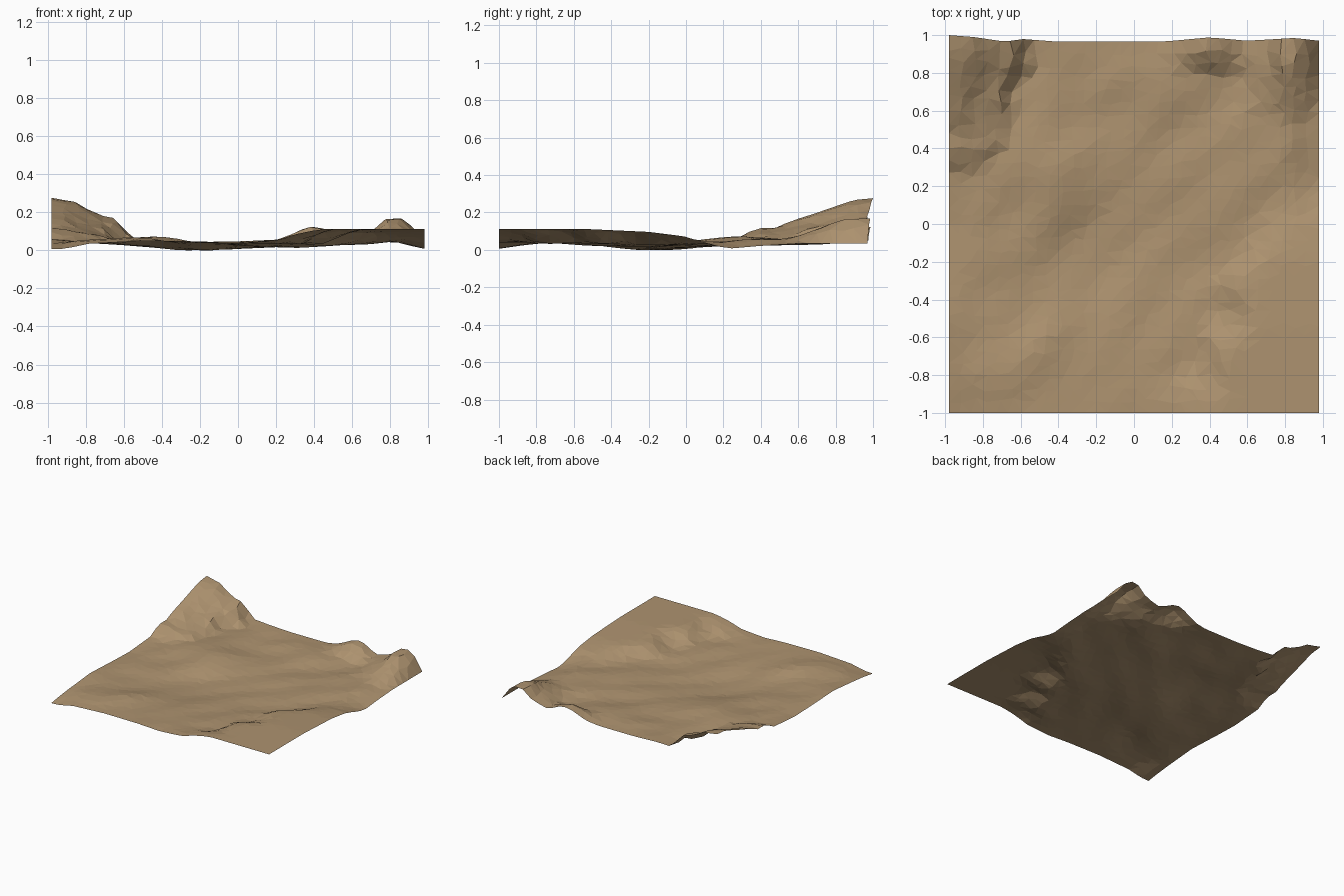
import bpy, bmesh, math, random
from mathutils import Vector, noise

if "Cube" in bpy.data.objects:
    bpy.data.objects.remove(bpy.data.objects["Cube"])

random.seed(4)
N = 30


def lerp_profile(points, t):
    """Piecewise linear profile through (t, value) pairs."""
    if t <= points[0][0]:
        return points[0][1]
    for (a, va), (b, vb) in zip(points, points[1:]):
        if t <= b:
            return va + (vb - va) * (t - a) / (b - a)
    return points[-1][1]


def smooth(a, b, t):
    t = max(0.0, min(1.0, (t - a) / (b - a)))
    return t * t * (3 - 2 * t)


# Edge and hill profiles
FRONT = [(-1, .022), (-.8, .045), (-.5, .058), (-.2, .056), (0, .048), (.2, .06), (.35, .1), (.45, .116)]
RIGHT = [(-1, .116), (-.55, .116), (-.2, .1), (0, .075), (.1, .048), (.22, .022), (.4, .035), (.6, .045), (1, .045)]
BACK = [(-1, .05), (-.5, .06), (-.2, .05), (.2, .05), (.6, .045), (1, .045)]
LEFT = [(-1, .022), (-.85, .04), (-.5, .066), (-.2, .055), (0, .05), (.3, .068), (.6, .06), (1, .05)]
PEAK_Y = [(.27, 0), (.33, .03), (.4, .055), (.5, .06), (.55, .1), (.62, .115), (.8, .182), (.9, .218), (1, .23)]
PEAK_W = [(.3, .14), (.42, .3), (.6, .32), (.8, .42), (1, .46)]
PEAK_Q = [(0, 1), (.25, .92), (.4, .74), (.72, .52), (.88, .2), (1, 0)]
KNOB_Y = [(.56, 0), (.65, .04), (.75, .085), (.87, .13), (1, .132)]
KNOB_X = [(.56, 0), (.72, .5), (.77, .9), (.82, 1), (.87, .92), (.92, .6), (.98, 0)]


def height(x, y):
    # shallow bowl with diagonal ripples
    r = math.hypot(x + .02, y + .05)
    z = .027 + .03 * smooth(.2, .85, r) + .022 * noise.noise(Vector(((x - y) * 1.7, (x + y) * .8, 3.1)))
    z += .016 * noise.noise(Vector(((x - y) * 3.5, (x + y) * 1.8, 7)))
    z += .036 * math.exp(-((x + .42) ** 2 + (y - .25) ** 2) / .06)
    # raised shelf at the front right
    rim = lerp_profile([(-1, .3), (-.6, .42), (-.3, .52), (0, .75), (.2, 1.05)], y)
    shelf = smooth(rim - .1, rim + .17, x + .1 * noise.noise(Vector((x * 4, y * 5, 5))))
    z += (lerp_profile(RIGHT, y) - z) * shelf
    # pull the surface onto its border profiles
    for d, v in ((y + 1, lerp_profile(FRONT, x)), (.98 - x, lerp_profile(RIGHT, y)),
                 (.97 - y, lerp_profile(BACK, x)), (x + .98, lerp_profile(LEFT, y))):
        z += (v - z) * (1 - smooth(0, .2, d))
    # tall corner hill, small corner knob and low back mound
    craggy = 1 + .35 * noise.noise(Vector((x * 7, y * 7, 1)))
    u = (x + .98) / (lerp_profile(PEAK_W, y) * craggy)
    z += lerp_profile(PEAK_Y, y) * lerp_profile(PEAK_Q, u)
    z += lerp_profile(KNOB_Y, y) * lerp_profile(KNOB_X, x)
    z += .08 * math.exp(-((x - .4) / .14) ** 2) * smooth(.78, .92, y)
    return z


# Terrain sheet
bm = bmesh.new()
bmesh.ops.create_grid(bm, x_segments=N, y_segments=N, size=1)
step = 2 / N
for v in bm.verts:
    x, y = v.co.x, v.co.y
    if abs(x) < .99:
        x += random.uniform(-.28, .28) * step
    if abs(y) < .99:
        y += random.uniform(-.28, .28) * step
    x *= .98
    # uneven back edge, furthest out at the hills
    back = lerp_profile([(-.98, 1), (-.85, .99), (-.68, .965), (-.6, .98), (-.4, .965),
                         (.15, .965), (.4, .988), (.6, .97), (.85, .985), (.98, .97)], x)
    y = -1 + (y + 1) * (back + 1) / 2
    v.co = (x, y, height(x, y))
# settle the lowest point on the ground without lowering the hills
low = min(v.co.z for v in bm.verts)
for v in bm.verts:
    v.co.z -= low * max(0, 1 - v.co.z / .08)
low = min(v.co.z for v in bm.verts)
for v in bm.verts:
    v.co.z -= low
bmesh.ops.triangulate(bm, faces=bm.faces[:], quad_method='SHORT_EDGE')
mesh = bpy.data.meshes.new("terrain")
bm.to_mesh(mesh)
bm.free()
terrain = bpy.data.objects.new("terrain", mesh)
bpy.context.collection.objects.link(terrain)

# Sandy earth colour
earth = bpy.data.materials.new("earth")
earth.diffuse_color = (.42, .29, .16, 1)
earth.use_nodes = True
earth.node_tree.nodes["Principled BSDF"].inputs["Base Color"].default_value = earth.diffuse_color
mesh.materials.append(earth)
